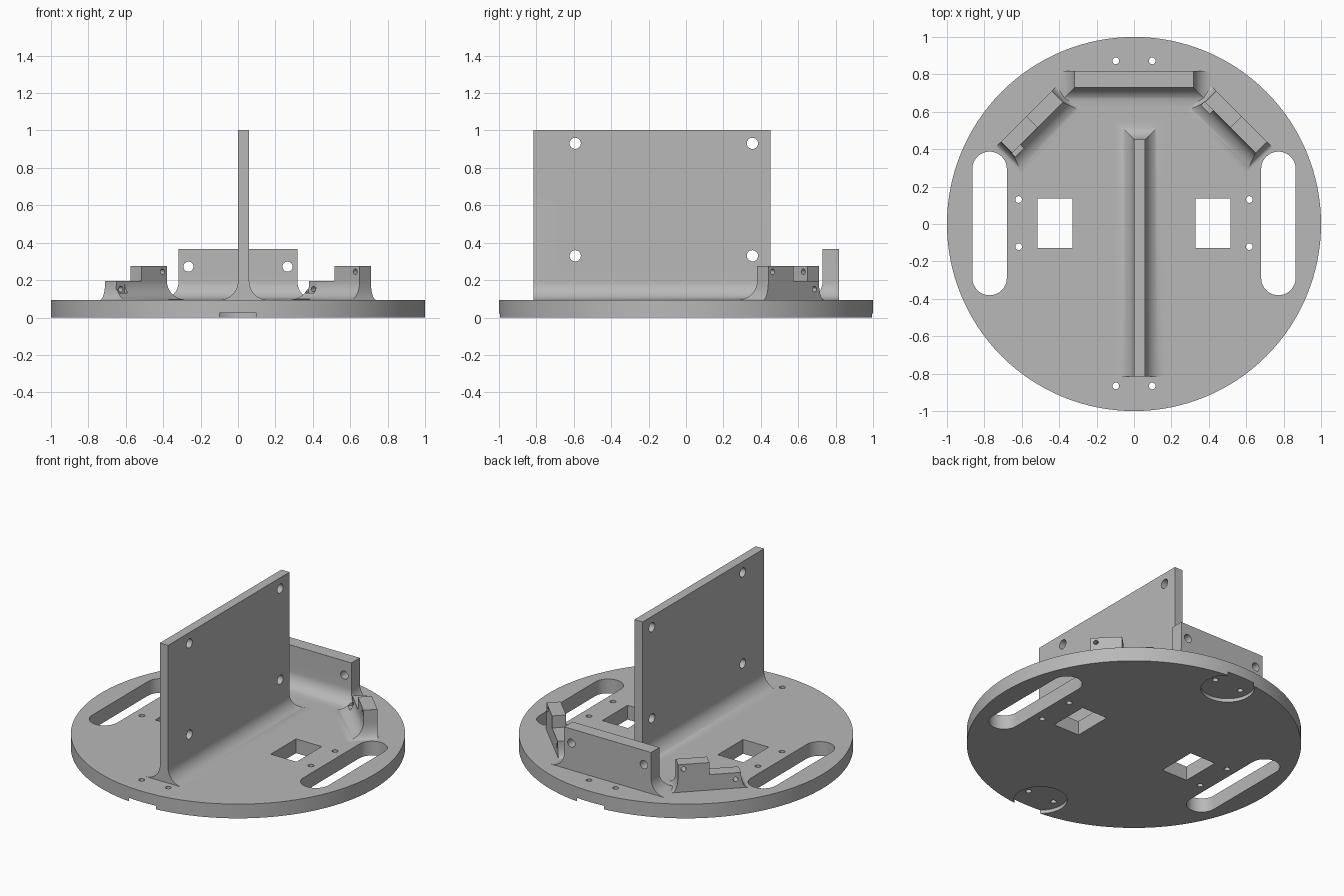
import bpy, bmesh, math
from mathutils import Matrix, Vector

if "Cube" in bpy.data.objects:
    bpy.data.objects.remove(bpy.data.objects["Cube"], do_unlink=True)

grey = bpy.data.materials.new("plain_grey")
grey.use_nodes = True
colour = (0.48, 0.48, 0.48, 1)
grey.diffuse_color = colour
grey.node_tree.nodes["Principled BSDF"].inputs["Base Color"].default_value = colour

TOP = 0.094      # upper face of the base plate
FILLET = 0.1     # height of the flared feet


def make(name, bm):
    bmesh.ops.recalc_face_normals(bm, faces=bm.faces)
    mesh = bpy.data.meshes.new(name)
    bm.to_mesh(mesh)
    bm.free()
    mesh.materials.append(grey)
    obj = bpy.data.objects.new(name, mesh)
    bpy.context.collection.objects.link(obj)
    return obj


def add_cylinder(bm, centre, radius, depth, axis="Z", segments=32):
    turn = {"X": Matrix.Rotation(math.pi / 2, 4, "Y"),
            "Y": Matrix.Rotation(math.pi / 2, 4, "X"), "Z": Matrix()}[axis]
    bmesh.ops.create_cone(bm, cap_ends=True, segments=segments, radius1=radius,
                          radius2=radius, depth=depth,
                          matrix=Matrix.Translation(centre) @ turn)


def add_box(bm, low, high):
    low, high = Vector(low), Vector(high)
    bmesh.ops.create_cube(bm, size=1, matrix=Matrix.Translation((low + high) / 2)
                          @ Matrix.Diagonal((high - low).to_4d()))


def add_slot(bm, x, y, radius, half):
    # stadium outline extruded through the plate
    points = []
    for end in (0, 1):
        for i in range(25):
            a = math.pi * (end + i / 24)
            points.append((x + radius * math.cos(a),
                           y + (half if end == 0 else -half) + radius * math.sin(a)))
    face = bm.faces.new([bm.verts.new((px, py, -0.1)) for px, py in points])
    result = bmesh.ops.extrude_face_region(bm, geom=[face])
    moved = [v for v in result["geom"] if isinstance(v, bmesh.types.BMVert)]
    bmesh.ops.translate(bm, verts=moved, vec=(0, 0, 0.4))


def cut(obj, bm):
    cutter = make("cutter", bm)
    cutter.hide_render = True
    mod = obj.modifiers.new("cut", "BOOLEAN")
    mod.operation, mod.solver, mod.object = "DIFFERENCE", "EXACT", cutter
    bpy.context.view_layer.objects.active = obj
    bpy.ops.object.modifier_apply(modifier=mod.name)
    bpy.data.objects.remove(cutter, do_unlink=True)


def flared_wall(name, x0, x1, y0, y1, top, flare):
    # rectangular rings widening into a concave foot; flare = (-x, +x, -y, +y)
    levels = [(1, 0.07)]
    for i in range(13):
        a = math.pi / 2 * i / 12
        levels.append((1 - math.sin(a), TOP + FILLET * (1 - math.cos(a))))
    levels.append((0, top))
    bm = bmesh.new()
    rings = []
    for o, z in levels:
        xa, xb = x0 - o * flare[0], x1 + o * flare[1]
        ya, yb = y0 - o * flare[2], y1 + o * flare[3]
        rings.append([bm.verts.new((x, y, z)) for x, y in
                      ((xa, ya), (xb, ya), (xb, yb), (xa, yb))])
    for a, b in zip(rings, rings[1:]):
        for i in range(4):
            j = (i + 1) % 4
            bm.faces.new((a[i], a[j], b[j], b[i]))
    bm.faces.new(rings[0])
    bm.faces.new(rings[-1])
    return make(name, bm)


# round base plate with slots, windows, screw holes and underside recesses
bm = bmesh.new()
add_cylinder(bm, (0, 0, TOP / 2), 1, TOP, segments=128)
base = make("base_plate", bm)
bm = bmesh.new()
for side in (-1, 1):
    add_slot(bm, side * 0.772, 0.003, 0.092, 0.292)
    add_box(bm, (side * 0.422 - 0.094, -0.127, -0.1), (side * 0.422 + 0.094, 0.137, 0.3))
    for y in (-0.121, 0.131):
        add_cylinder(bm, (side * 0.617, y, 0), 0.018, 0.5, segments=20)
cut(base, bm)
bm = bmesh.new()
for end in (-1, 1):
    add_cylinder(bm, (0, end * 0.87, 0), 0.16, 0.046, segments=48)
cut(base, bm)
bm = bmesh.new()
for side in (-1, 1):
    for y in (-0.866, 0.872):
        add_cylinder(bm, (side * 0.097, y, 0), 0.018, 0.5, segments=20)
cut(base, bm)

# tall upright fin
fin = flared_wall("upright_fin", 0, 0.06, -0.815, 0.452, 1.003, (0.1, 0.1, 0, 0.1))
bm = bmesh.new()
for y in (-0.592, 0.355):
    for z in (0.33, 0.931):
        add_cylinder(bm, (0.03, y, z), 0.03, 0.3, "X")
cut(fin, bm)

# rear wall
rear = flared_wall("rear_wall", -0.317, 0.317, 0.73, 0.818, 0.366, (0.1, 0.1, 0.1, 0))
bm = bmesh.new()
for x in (-0.265, 0.265):
    add_cylinder(bm, (x, 0.77, 0.272), 0.027, 0.5, "Y")
cut(rear, bm)

# stepped diagonal walls
diagonals = []
for name, side in (("right_diagonal_wall", -1), ("left_diagonal_wall", 1)):
    wall = flared_wall(name, -0.191, 0.191, -0.0425, 0.0425, 0.276,
                       (0.04, 0.04, 0.11, 0))
    bm = bmesh.new()
    add_box(bm, (-0.4, -0.3, 0.196), (0, 0.3, 0.5))
    cut(wall, bm)
    bm = bmesh.new()
    add_box(bm, (-0.195, -0.3, 0.13), (-0.13, -0.0425, 0.4))
    cut(wall, bm)
    bm = bmesh.new()
    add_cylinder(bm, (-0.158, 0, 0.152), 0.015, 0.4, "Y", 20)
    add_cylinder(bm, (0.158, 0, 0.245), 0.015, 0.4, "Y", 20)
    cut(wall, bm)
    wall.location = (side * 0.545, 0.545, 0)
    wall.rotation_euler.z = -side * math.pi / 4
    diagonals.append(wall)

# smooth curved surfaces, keep hard edges
bpy.ops.object.select_all(action="DESELECT")
for obj in [base, fin, rear] + diagonals:
    obj.select_set(True)
bpy.context.view_layer.objects.active = base
bpy.ops.object.shade_smooth_by_angle(angle=math.radians(30))
